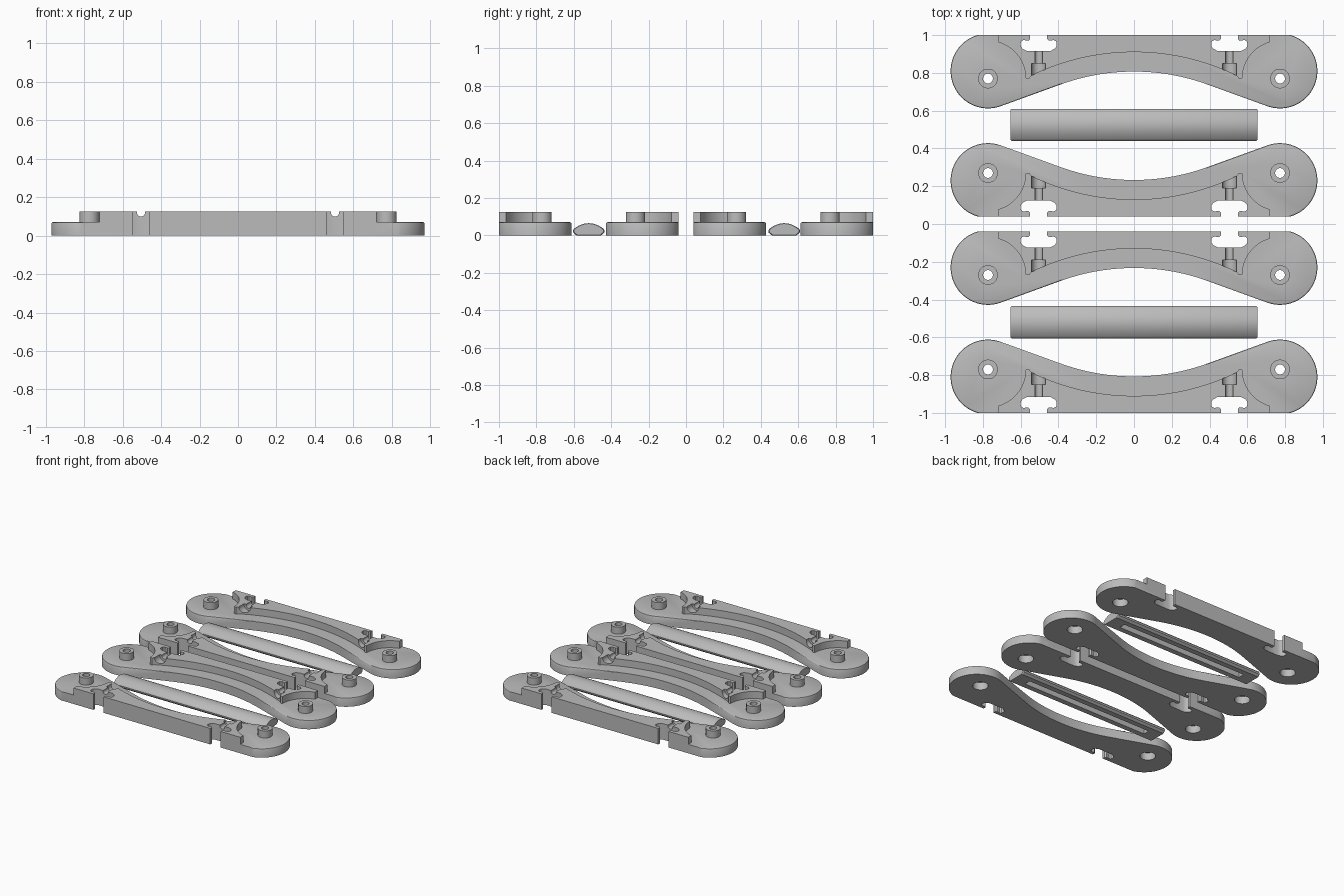
import bpy, bmesh, math
from mathutils import Vector

if "Cube" in bpy.data.objects:
    bpy.data.objects.remove(bpy.data.objects["Cube"])

grey = bpy.data.materials.new("plain grey")
grey.diffuse_color = (0.5, 0.5, 0.5, 1)
grey.use_nodes = True
grey.node_tree.nodes["Principled BSDF"].inputs["Base Color"].default_value = grey.diffuse_color

SLAB, TOP = 0.07, 0.125          # slab height, full height
HOLE = (0.773, 0.23)             # pin position, measured from the flat edge
END, END_R = (0.773, 0.19), 0.198
WAIST_R, WAIST_V = 1.138, 0.193  # concave waist radius and lowest point


def arc(cx, cy, r, a0, a1, n):
    return [(cx + r * math.cos(math.radians(a0 + (a1 - a0) * i / n)),
             cy + r * math.sin(math.radians(a0 + (a1 - a0) * i / n))) for i in range(n + 1)]


def mirrored(half):
    """Close an outline running from the flat edge to x = 0."""
    return half + [(-x, y) for x, y in reversed(half) if x > 1e-5]


def finish(bm, name):
    bmesh.ops.recalc_face_normals(bm, faces=bm.faces)
    me = bpy.data.meshes.new(name)
    bm.to_mesh(me)
    bm.free()
    me.materials.append(grey)
    ob = bpy.data.objects.new(name, me)
    bpy.context.collection.objects.link(ob)
    return ob


def prism(name, outline, z0, z1, bevel=None):
    bm = bmesh.new()
    face = bm.faces.new([bm.verts.new((x, y, z0)) for x, y in outline])
    ext = bmesh.ops.extrude_face_region(bm, geom=[face], use_keep_orig=True)
    for v in ext["geom"]:
        if isinstance(v, bmesh.types.BMVert):
            v.co.z = z1
    if bevel:  # round the upper rim, except along the flat edge
        rim = [e for e in bm.edges if all(v.co.z > z1 - 1e-5 for v in e.verts)
               and max(v.co.y for v in e.verts) > 1e-4]
        bmesh.ops.bevel(bm, geom=rim, offset=bevel, segments=2, profile=0.5, affect='EDGES')
    return finish(bm, name)


def cylinder(name, p0, p1, r, n=32):
    p0, p1 = Vector(p0), Vector(p1)
    d = p1 - p0
    bm = bmesh.new()
    bmesh.ops.create_cone(bm, cap_ends=True, segments=n, radius1=r, radius2=r, depth=d.length)
    bmesh.ops.rotate(bm, verts=bm.verts, matrix=d.to_track_quat('Z', 'Y').to_matrix())
    bmesh.ops.translate(bm, verts=bm.verts, vec=(p0 + p1) / 2)
    return finish(bm, name)


def combine(ob, others, op):
    for o in others:
        o.hide_render = True
        m = ob.modifiers.new(op, 'BOOLEAN')
        m.operation, m.solver, m.object = op, 'EXACT', o
    dg = bpy.context.evaluated_depsgraph_get()
    me = bpy.data.meshes.new_from_object(ob.evaluated_get(dg))
    ob.modifiers.clear()
    ob.data = me
    for o in others:
        bpy.data.objects.remove(o)


def smooth(ob):
    bpy.ops.object.select_all(action='DESELECT')
    ob.select_set(True)
    bpy.context.view_layer.objects.active = ob
    bpy.ops.object.shade_smooth_by_angle(angle=math.radians(30))


# Slab outline: round ends joined by straight tangents to the concave waist
cut = math.degrees(math.asin(END[1] / END_R))
waist = arc(0, WAIST_V + WAIST_R, WAIST_R, -90 + 19.5, -90, 14)
outline = mirrored(arc(*END, END_R, -cut, 109.5, 36) + waist)
plate = prism("plate", outline, 0, SLAB, bevel=0.008)

# Raised rib: follows the waist and curves around each pin
rib_r = WAIST_R + 0.103
half = [(0.72, 0)] + arc(*HOLE, 0.2, -105.4, -180, 14) + [(0.555, 0.23)]
half += arc(0, WAIST_V + WAIST_R, rib_r, -90 + 26, -90, 20)
rib = prism("rib", mirrored(half), 0.02, TOP)
bosses = [cylinder("boss", (s * HOLE[0], HOLE[1], 0.065), (s * HOLE[0], HOLE[1], TOP), 0.052)
          for s in (1, -1)]
combine(plate, [rib] + bosses, 'UNION')

# Pin bores, sockets underneath, keyed slots and fastener grooves
cutters = []
slot = [(0.045, -0.02), (0.045, 0.02), (0.055, 0.03), (0.08, 0.026), (0.092, 0.033), (0.096, 0.045),
        (0.094, 0.06), (0.085, 0.072), (0.07, 0.08), (0.06, 0.085)]
slot = slot + [(-x, y) for x, y in reversed(slot)]
for s in (1, -1):
    hx, hy, gx = s * HOLE[0], HOLE[1], s * 0.505
    cutters += [cylinder("bore", (hx, hy, -0.1), (hx, hy, 0.2), 0.026),
                cylinder("socket", (hx, hy, -0.1), (hx, hy, 0.058), 0.055),
                prism("slot", [(gx + x, y) for x, y in slot], -0.1, 0.2),
                cylinder("shank_groove", (gx, 0.05, TOP - 0.005), (gx, 0.2, TOP - 0.005), 0.021),
                cylinder("head_groove", (gx, 0.15, TOP - 0.005), (gx, 0.26, TOP - 0.005), 0.038)]
combine(plate, cutters, 'DIFFERENCE')
smooth(plate)

# Four copies, alternating direction
plate.name, plate.location.y = "front_plate", -1
for name, y, turn in (("front_inner_plate", -0.04, True), ("back_inner_plate", 0.04, False),
                      ("back_plate", 1, True)):
    ob = plate.copy()
    ob.name, ob.location.y = name, y
    ob.rotation_euler.z = math.pi if turn else 0
    bpy.context.collection.objects.link(ob)

# Grip bar: domed profile along x with chamfered ends and a slot underneath
dome = [(y, 0.036 + 0.029 * (1 - (abs(y) / 0.078) ** 2)) for y in
        (0.078 * math.sin(math.radians(a)) for a in range(90, -91, -15))]
profile = [(-0.066, 0), (0.066, 0), (0.083, 0.014), (0.085, 0.026)] + dome
profile += [(-0.085, 0.026), (-0.083, 0.014)]
bm = bmesh.new()
rings = []
for x, k in ((-0.655, 0.93), (-0.648, 1), (0.648, 1), (0.655, 0.93)):
    rings.append([bm.verts.new((x, y * k, 0.03 + (z - 0.03) * k)) for y, z in profile])
for a, b in zip(rings, rings[1:]):
    for i in range(len(a)):
        j = (i + 1) % len(a)
        bm.faces.new((a[i], a[j], b[j], b[i]))
bm.faces.new(rings[0])
bm.faces.new(rings[-1])
bar = finish(bm, "front_bar")
combine(bar, [prism("bar_slot", [(-0.55, -0.025), (0.55, -0.025), (0.55, 0.025), (-0.55, 0.025)],
                    -0.1, 0.04)], 'DIFFERENCE')
smooth(bar)
bar.location.y = -0.52
back = bar.copy()
back.name, back.location.y = "back_bar", 0.525
bpy.context.collection.objects.link(back)
